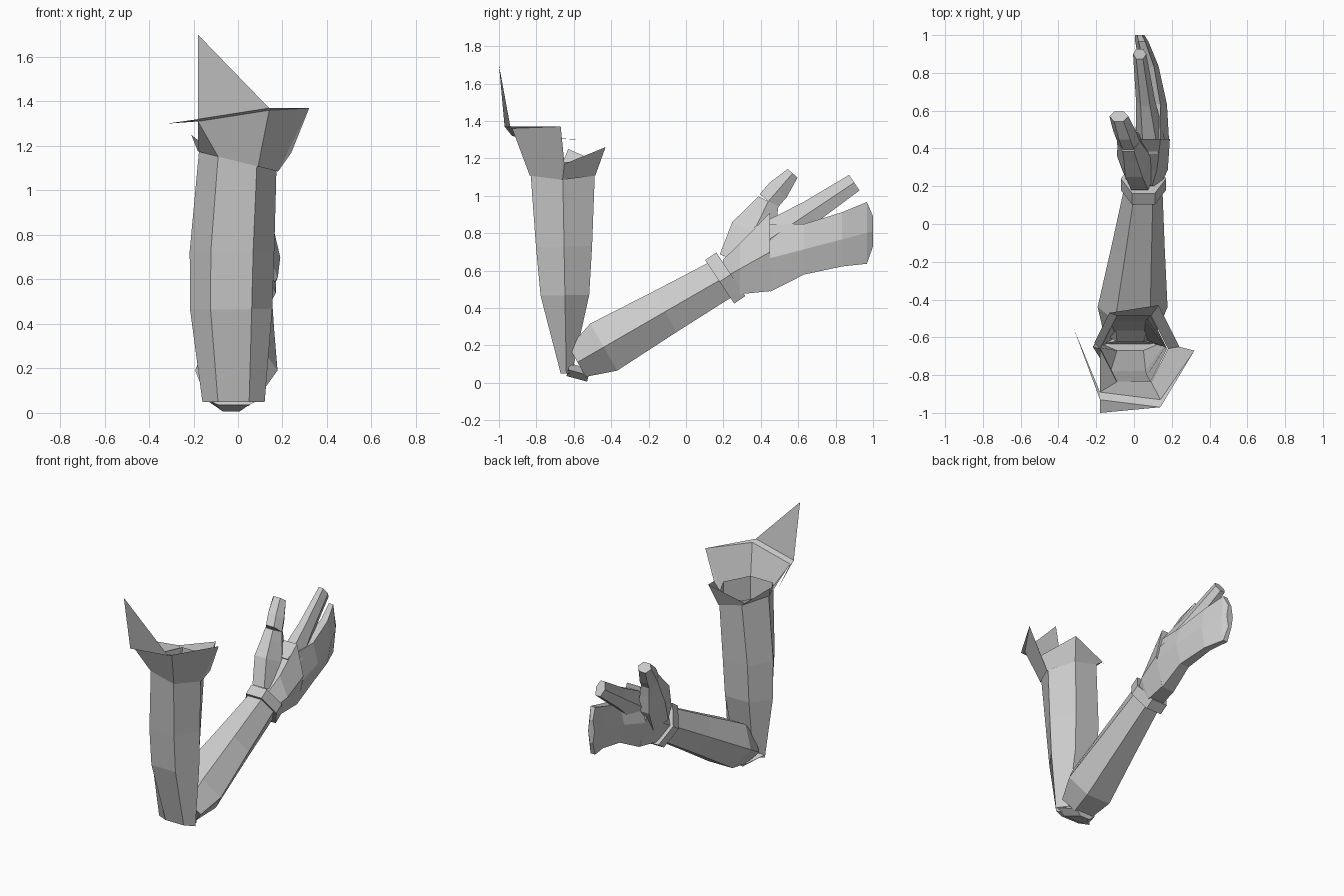
import bpy
from math import cos, sin, pi
from mathutils import Vector

# Remove the default cube
default_cube = bpy.data.objects.get("Cube")
if default_cube:
    bpy.data.objects.remove(default_cube, do_unlink=True)

# One plain grey for everything
grey = bpy.data.materials.new("plain_grey")
grey.use_nodes = True
grey.diffuse_color = (0.6, 0.6, 0.6, 1)
shader = grey.node_tree.nodes["Principled BSDF"]
shader.inputs["Base Color"].default_value = grey.diffuse_color

SIDES = 6
ACROSS = Vector((1, 0, 0))
UPRIGHT = Vector((0, 0, 1))


def make_part(name, corners, faces):
    """Create a flat-shaded grey object."""
    mesh = bpy.data.meshes.new(name)
    mesh.from_pydata(corners, [], faces)
    mesh.materials.append(grey)
    part = bpy.data.objects.new(name, mesh)
    bpy.context.collection.objects.link(part)
    return part


def hexagon(centre, up, depth, width):
    """Six-sided section with a flat top and bottom."""
    angles = [pi * side / 3 for side in range(SIDES)]
    tall = depth / 2 / sin(pi / 3)
    return [centre + ACROSS * cos(a) * width / 2 + up * sin(a) * tall for a in angles]


def make_limb(name, start, end, sections, up=None, bow=0, open_start=False):
    """Skin hexagons along a bone; each section is (fraction, depth, width).
    The bow pushes the middle of the bone sideways."""
    start, end = Vector(start), Vector(end)
    up = up or ACROSS.cross(end - start).normalized()
    corners, faces = [], []
    for fraction, depth, width in sections:
        centre = start.lerp(end, fraction) + ACROSS * bow * sin(pi * fraction)
        corners += hexagon(centre, up, depth, width)
    last = len(corners) - SIDES
    for ring in range(0, last, SIDES):
        for side in range(SIDES):
            a, b = ring + side, ring + (side + 1) % SIDES
            faces.append((a, b, b + SIDES, a + SIDES))
    if not open_start:
        faces.append(tuple(reversed(range(SIDES))))
    faces.append(tuple(range(last, len(corners))))
    return make_part(name, corners, faces)


# Upper arm: open at the top, tapering into the elbow
shoulder = Vector((0, -0.66, 1.18))
make_limb("upper_arm", shoulder, (-0.02, -0.64, 0.05),
          [(0, 0.35, 0.35), (0.4, 0.3, 0.38), (0.63, 0.26, 0.37), (1, 0.06, 0.28)],
          bow=-0.02, open_start=True)

# Elbow tip joining the two halves of the arm
make_limb("elbow", (-0.02, -0.63, 0.07), (-0.03, -0.52, 0.04),
          [(0, 0.07, 0.28), (1, 0.07, 0.15)])

# Forearm: bulges just past the elbow and narrows to the wrist
wrist = Vector((0.05, 0.2, 0.56))
make_limb("forearm", (-0.02, -0.58, 0.11), wrist,
          [(0, 0.18, 0.28), (0.18, 0.29, 0.37), (0.6, 0.25, 0.28), (1, 0.22, 0.2)])

# Wrist band
make_limb("wrist_band", (0.05, 0.18, 0.54), (0.05, 0.24, 0.58),
          [(0, 0.28, 0.24), (1, 0.28, 0.24)])

# Palm widening to the knuckles
knuckles = Vector((0.09, 0.45, 0.7))
make_limb("palm", wrist, knuckles,
          [(0, 0.2, 0.18), (0.35, 0.27, 0.23), (1, 0.42, 0.2)], up=UPRIGHT)

# Joined fingers, curling towards the tips
make_limb("joined_fingers", knuckles - UPRIGHT / 30, (0.03, 1, 0.81),
          [(0, 0.36, 0.19), (0.33, 0.27, 0.14), (0.7, 0.29, 0.1),
           (0.94, 0.33, 0.07), (1, 0.16, 0.05)],
          up=UPRIGHT, bow=0.04)

# Index finger
make_limb("index_finger", (0.09, 0.42, 0.75), (0.03, 0.9, 1.07),
          [(0, 0.2, 0.16), (0.5, 0.13, 0.1), (1, 0.1, 0.07)])

# Thumb with its fleshy base
thumb_joint = Vector((-0.03, 0.44, 0.97))
make_limb("thumb_base", (0.03, 0.28, 0.64), thumb_joint,
          [(0, 0.22, 0.18), (0.5, 0.25, 0.18), (0.8, 0.17, 0.14), (1, 0.12, 0.12)])
make_limb("thumb_tip", thumb_joint, (-0.08, 0.57, 1.12),
          [(0, 0.12, 0.12), (0.4, 0.12, 0.12), (1, 0.07, 0.1)])

# Torn sleeve collar: the hem hugs the arm and dips to one side
hem = hexagon(shoulder, Vector((0, 1, 0)), 0.35, 0.36)
for corner in hem:
    corner.z -= corner.x / 4 + 0.05

# Rim corners in the same order as the hem
outer = Vector((0.32, -0.67, 1.37))
back_right = Vector((0.13, -0.43, 1.26))
back_left = Vector((-0.13, -0.47, 1.18))
inner = Vector((-0.21, -0.63, 1.25))
front_left = Vector((-0.18, -0.89, 1.31))
front_right = Vector((0.14, -0.93, 1.36))
tear = Vector((0.24, -0.65, 1.17))
rim = [outer, back_right, back_left, inner, front_left, front_right]
count = len(rim)
panels = []
for side in range(count):
    following = (side + 1) % count
    if rim[side] is inner:
        # Gap between the inner tooth and the front panel
        panels.append((side, following, following + count))
    elif rim[side] is outer:
        # Outer flap torn down to a low corner
        low = 2 * count
        panels += [(side, low, side + count), (side, following, following + count, low)]
    else:
        panels.append((side, following, following + count, side + count))
make_part("sleeve_collar", hem + rim + [tear], panels)

# Folded ledge along the front rim, carrying two torn points
fold = Vector((0, -0.04, 0.01))
fold_left, fold_right = front_left + fold, front_right + fold
make_part("collar_fold", [front_left, front_right, outer, fold_right, fold_left],
          [(0, 1, 3, 4), (1, 2, 3)])
make_part("tall_torn_point", [fold_left, fold_right, (-0.18, -1, 1.7)], [range(3)])
make_part("side_torn_point", [fold_left, front_left, (-0.32, -0.55, 1.3)], [range(3)])
